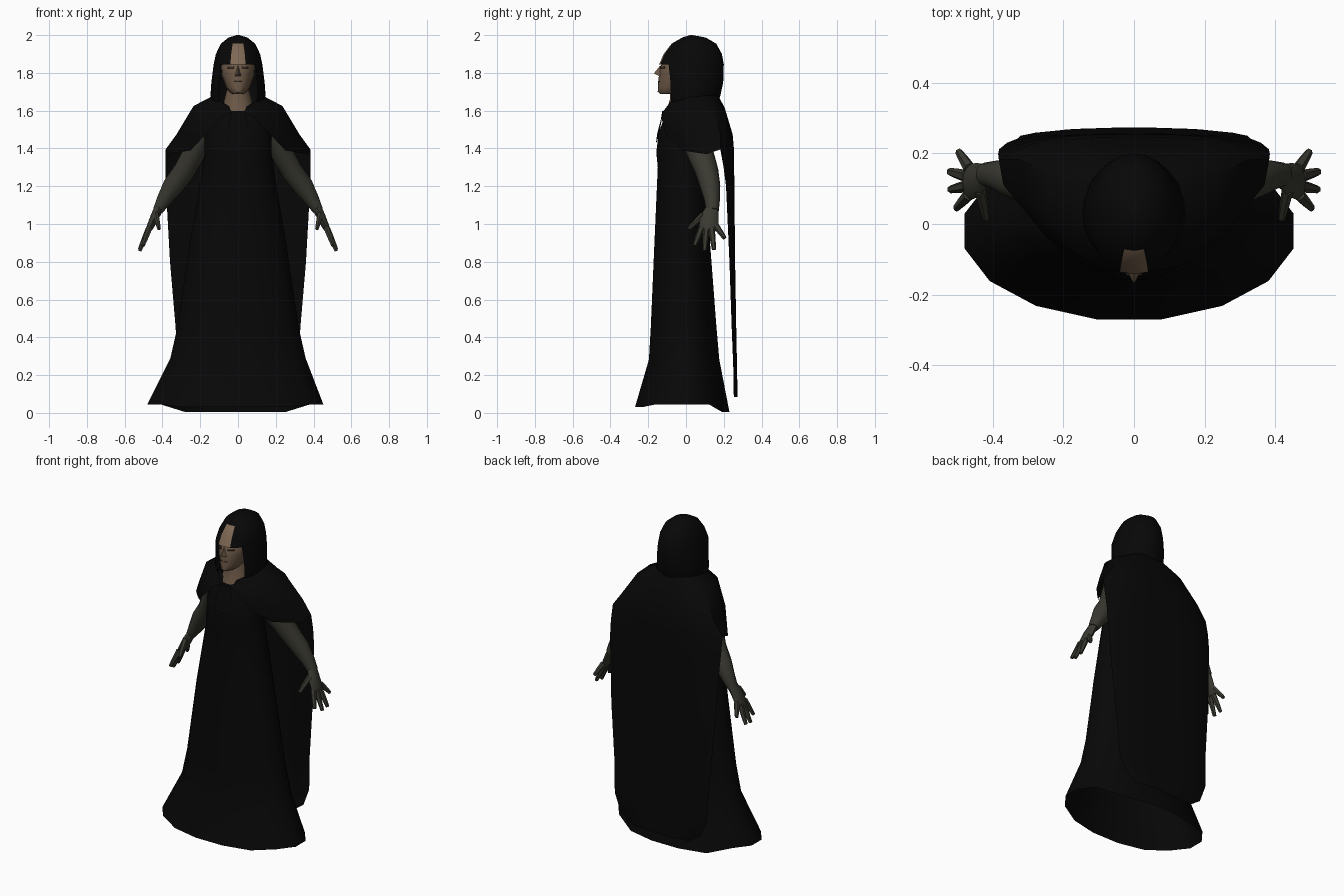
import bpy, bmesh, math
from mathutils import Vector


def material(name, rgb):
    m = bpy.data.materials.new(name)
    m.diffuse_color = (*rgb, 1)
    return m


CLOTH = material("black cloth", (0.0022, 0.0022, 0.0022))
SLEEVE = material("dark grey green", (0.042, 0.041, 0.031))
SKIN = material("tan skin", (0.15, 0.098, 0.062))
BROW = material("forehead tan", (0.21, 0.138, 0.088))
DARK = material("dark brown", (0.05, 0.032, 0.021))


def finish(name, bm, mats, mirror=False, angle=40):
    bmesh.ops.recalc_face_normals(bm, faces=bm.faces[:])
    me = bpy.data.meshes.new(name)
    bm.to_mesh(me)
    bm.free()
    for m in mats:
        me.materials.append(m)
    for p in me.polygons:
        p.use_smooth = True
    me.set_sharp_from_angle(angle=math.radians(angle))
    ob = bpy.data.objects.new(name, me)
    bpy.context.collection.objects.link(ob)
    if mirror:
        ob.modifiers.new("mirror", 'MIRROR').use_clip = True
    return ob


def rings_to_bm(rings, closed=True, caps=(False, False), skip=None):
    """Bridge successive rings of points with quads."""
    bm = bmesh.new()
    rows = [[bm.verts.new(p) for p in r] for r in rings]
    for i in range(len(rows) - 1):
        n = len(rows[i])
        for j in range(n if closed else n - 1):
            if skip and skip(i, j):
                continue
            k = (j + 1) % n
            bm.faces.new((rows[i][j], rows[i][k], rows[i + 1][k], rows[i + 1][j]))
    for row, cap in ((rows[0], caps[0]), (rows[-1], caps[1])):
        if cap:
            bm.faces.new(row)
    return bm


def ellipse(z, w, yf, yb, n, lift=0.0, step=0.0):
    """Horizontal ring starting at the front; lift raises its sides."""
    c, r = (yf + yb) / 2, (yb - yf) / 2
    out = []
    for j in range(n):
        a = 2 * math.pi * (j + step) / n
        out.append((w * math.sin(a), c - r * math.cos(a), z + lift * abs(math.sin(a))))
    return out


def tube(name, pts, mat, n=8):
    """Tapered limb: each point is (x, y, z, depth radius, thickness radius)."""
    P = [Vector(p[:3]) for p in pts]
    rings = []
    for i, p in enumerate(P):
        t = (P[min(i + 1, len(P) - 1)] - P[max(i - 1, 0)]).normalized()
        side = Vector((0, 1, 0))
        side = (side - t * side.dot(t)).normalized()
        up = t.cross(side)
        rings.append([p + side * pts[i][3] * math.cos(2 * math.pi * j / n)
                      + up * pts[i][4] * math.sin(2 * math.pi * j / n) for j in range(n)])
    return finish(name, rings_to_bm(rings, caps=(True, True)), [mat], mirror=True, angle=50)


# Gown: open flared skirt rising to the neckline (z, half width, front, back, side lift)
gown = [(0.0, 0.475, -0.275, 0.235, 0), (0.28, 0.365, -0.20, 0.18, 0.01),
        (0.45, 0.328, -0.19, 0.165, 0), (0.9, 0.26, -0.17, 0.13, 0),
        (1.3, 0.19, -0.152, 0.11, 0), (1.38, 0.18, -0.16, 0.10, 0),
        (1.48, 0.18, -0.147, 0.10, 0), (1.56, 0.15, -0.118, 0.09, 0.02),
        (1.60, 0.095, -0.092, 0.075, 0.05)]
rings = [ellipse(*g[:4], 16, g[4], 0.5) for g in gown]
# Uneven hem, dipping at front and back and trailing to one side
rings[0] = [(x - 0.014, y, 0.045 if abs(x) > 0.3 else 0.03 if y < 0 else 0.004)
            for x, y, z in rings[0]]
finish("gown", rings_to_bm(rings), [CLOTH])

# Cape: half a cloth sheet; the upper rows wrap forward over the shoulder
FRONT = [[(0.03, -0.122, 1.595), (0.09, -0.08, 1.65), (0.13, 0.02, 1.68)],
         [(0.09, -0.13, 1.56), (0.16, -0.085, 1.61), (0.235, 0.02, 1.625)],
         [(0.175, -0.105, 1.47), (0.25, -0.035, 1.475), (0.31, 0.06, 1.475)],
         [(0.25, -0.02, 1.39), (0.31, 0.04, 1.38), (0.37, 0.11, 1.37)]]
BACK = [(0.13, 0.17, 1.68, 1.6), (0.24, 0.205, 1.615, 1.6), (0.325, 0.247, 1.475, 1.6),
        (0.383, 0.254, 1.395, 1.8), (0.385, 0.255, 1.3, 1.4), (0.382, 0.256, 1.2, 1.1),
        (0.36, 0.26, 0.8, 0.75), (0.33, 0.266, 0.45, 0.6), (0.322, 0.27, 0.25, 0.5),
        (0.28, 0.272, 0.14, 0.5), (0.20, 0.273, 0.085, 0.5)]
cape = []
for i, (w, y, z, bend) in enumerate(BACK):
    back = [(w * f, y - 0.04 * bend * f ** 4, z) for f in (1, 0.87, 0.6, 0.3, 0)]
    cape.append((FRONT[i] if i < 4 else [back[0]] * 3) + back)
finish("cape", rings_to_bm(cape, closed=False, skip=lambda i, j: i > 2 and j < 3),
       [CLOTH], mirror=True)

# Hood: domed shell, face opening left out, with a bare forehead panel
hood = [(1.605, 0.12, -0.115, 0.16), (1.64, 0.135, -0.12, 0.17), (1.68, 0.146, -0.125, 0.182),
        (1.75, 0.141, -0.13, 0.197), (1.845, 0.129, -0.142, 0.20), (1.90, 0.117, -0.118, 0.19),
        (1.955, 0.09, -0.076, 0.16), (1.987, 0.05, -0.02, 0.105), (2.0, 0.008, 0.02, 0.036)]
N = 24
bm = rings_to_bm([ellipse(*h, N) for h in hood], caps=(False, True),
                 skip=lambda i, j: i < 4 and (j < 3 or j >= N - 3))
for f in bm.faces:
    c = f.calc_center_median()
    if 1.845 < c.z < 1.955 and abs(c.x) < 0.02 and c.y < 0:
        f.material_index = 1
# Widen the panel towards its lower edge
for v in {v for f in bm.faces if f.material_index for v in f.verts}:
    v.co.x *= 1.2
finish("hood", bm, [CLOTH, BROW])

# Head and neck
head = [(1.688, 0.03, -0.135, 0.0), (1.70, 0.046, -0.15, 0.03), (1.725, 0.064, -0.147, 0.06),
        (1.755, 0.075, -0.147, 0.1), (1.79, 0.087, -0.143, 0.12), (1.835, 0.09, -0.136, 0.12),
        (1.875, 0.08, -0.10, 0.11)]
finish("head", rings_to_bm([ellipse(*h, 16) for h in head], caps=(True, True)), [SKIN])
neck = [(1.595, 0.088, -0.104, 0.06), (1.66, 0.074, -0.085, 0.06), (1.73, 0.055, -0.085, 0.06)]
finish("neck", rings_to_bm([ellipse(*h, 14) for h in neck]), [SKIN])

# Nose: small wedge
bm = bmesh.new()
v = [bm.verts.new(p) for p in ((0, -0.136, 1.84), (-0.017, -0.139, 1.782),
                               (0.017, -0.139, 1.782), (0, -0.17, 1.797))]
for a, b, c in ((0, 1, 3), (0, 3, 2), (1, 2, 3), (0, 2, 1)):
    bm.faces.new((v[a], v[b], v[c]))
finish("nose", bm, [SKIN])


def plate(name, corners, mat, mirror=False):
    bm = bmesh.new()
    bm.faces.new([bm.verts.new(p) for p in corners])
    ob = finish(name, bm, [mat], mirror)
    s = ob.modifiers.new("thickness", 'SOLIDIFY')
    s.thickness, s.offset = 0.006, 0


# Eyes and mouth
plate("eye", [(0.022, -0.136, 1.823), (0.055, -0.115, 1.823),
              (0.055, -0.113, 1.834), (0.022, -0.136, 1.834)], DARK, True)
plate("mouth", [(-0.022, -0.143, 1.752), (0.022, -0.143, 1.752),
                (0.02, -0.143, 1.756), (-0.02, -0.143, 1.756)], DARK)

# Hanging tie: two mirrored cloth folds lying on the chest
tie = [[(0, -0.126, 1.597), (0.035, -0.12, 1.597)], [(0, -0.134, 1.55), (0.045, -0.129, 1.55)],
       [(0, -0.152, 1.48), (0.068, -0.143, 1.47)], [(0, -0.159, 1.43), (0.05, -0.155, 1.435)]]
finish("neck_tie", rings_to_bm(tie, closed=False), [CLOTH], mirror=True)

# Arms in tight sleeves, then the hands
tube("arm", [(0.17, 0.03, 1.52, 0.08, 0.05), (0.225, 0.07, 1.39, 0.072, 0.062),
             (0.285, 0.11, 1.28, 0.062, 0.06), (0.345, 0.128, 1.2, 0.054, 0.057),
             (0.39, 0.138, 1.13, 0.042, 0.042), (0.425, 0.14, 1.07, 0.034, 0.028)], SLEEVE, 10)
tube("palm", [(0.415, 0.14, 1.09, 0.032, 0.026), (0.44, 0.125, 1.04, 0.048, 0.023),
              (0.465, 0.12, 0.985, 0.052, 0.019), (0.475, 0.12, 0.965, 0.045, 0.014)], SLEEVE)
TIPS = [((0.468, 0.083, 0.98), (0.503, 0.045, 0.885)),
        ((0.472, 0.108, 0.975), (0.52, 0.098, 0.858)),
        ((0.474, 0.135, 0.975), (0.522, 0.148, 0.865)),
        ((0.466, 0.158, 0.99), (0.497, 0.205, 0.925)),
        ((0.435, 0.095, 1.05), (0.418, 0.015, 0.975))]
for i, (a, b) in enumerate(TIPS):
    A, B = Vector(a), Vector(b)
    M = A.lerp(B, 0.55)
    tube("thumb" if i == 4 else f"finger_{i + 1}",
         [(*A, 0.018, 0.017), (*M, 0.015, 0.014), (*B, 0.011, 0.01)], SLEEVE, 6)
